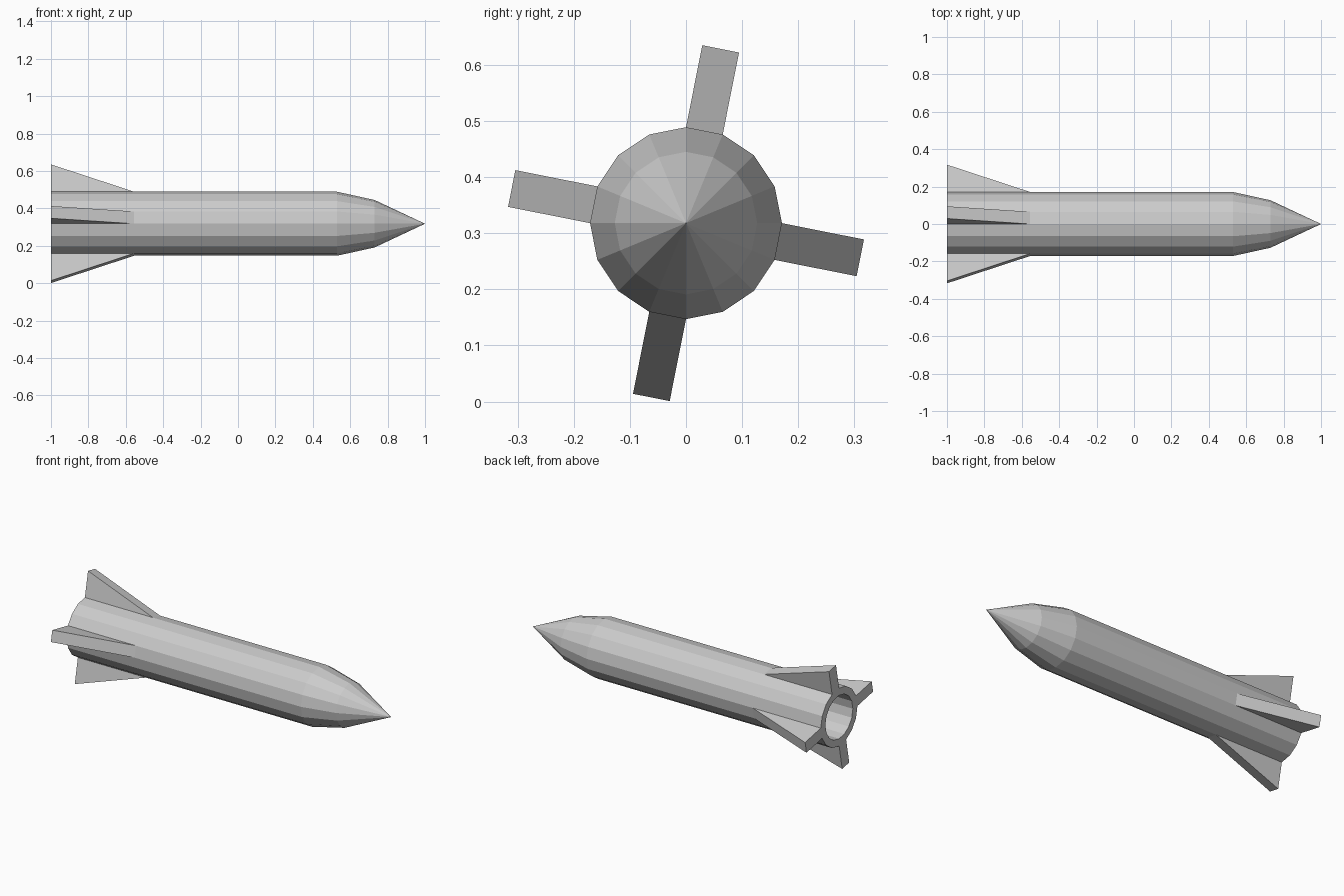
import bpy, bmesh
from math import cos, sin, radians
from mathutils import Vector

if "Cube" in bpy.data.objects:
    bpy.data.objects.remove(bpy.data.objects["Cube"])

SIDES, CZ, R = 16, 0.318, 0.171
FIN_HEIGHT = 0.149
# (x, radius) of each ring, from the bottom of the nozzle bore round to the nose
RINGS = [(-0.7, 0.128), (-1.0, 0.128), (-1.0, R), (-0.555, R), (0.53, R), (0.73, 0.127)]
REAR = 2    # ring where the fins start

bm = bmesh.new()


def ring(x, r):
    return [bm.verts.new((x, r * cos(radians(a * 360 / SIDES)),
                          CZ + r * sin(radians(a * 360 / SIDES)))) for a in range(SIDES)]


# lathed body with hollow nozzle
rings = [ring(x, r) for x, r in RINGS]
tip = bm.verts.new((1.0, 0, CZ))
bm.faces.new(rings[0])
for k in range(len(rings) - 1):
    for i in range(SIDES):
        j = (i + 1) % SIDES
        if k == REAR and i % 4 == 3:
            continue    # fin root
        bm.faces.new((rings[k][i], rings[k][j], rings[k + 1][j], rings[k + 1][i]))
for i in range(SIDES):
    bm.faces.new((rings[-1][i], rings[-1][(i + 1) % SIDES], tip))

# four tapered fins pulled out of every fourth body panel
for i in range(3, SIDES, 4):
    j = (i + 1) % SIDES
    a, b, c, d = rings[REAR][i], rings[REAR][j], rings[REAR + 1][j], rings[REAR + 1][i]
    ang = radians((i + 0.5) * 360 / SIDES)
    out = Vector((0, cos(ang), sin(ang))) * FIN_HEIGHT
    a2, b2 = bm.verts.new(a.co + out), bm.verts.new(b.co + out)
    bm.faces.new((a, b, b2, a2))
    bm.faces.new((a2, b2, c, d))
    bm.faces.new((a, a2, d))
    bm.faces.new((b, c, b2))

bmesh.ops.recalc_face_normals(bm, faces=bm.faces)
mesh = bpy.data.meshes.new("rocket_body")
bm.to_mesh(mesh)
bm.free()
bpy.context.collection.objects.link(bpy.data.objects.new("rocket_body", mesh))
